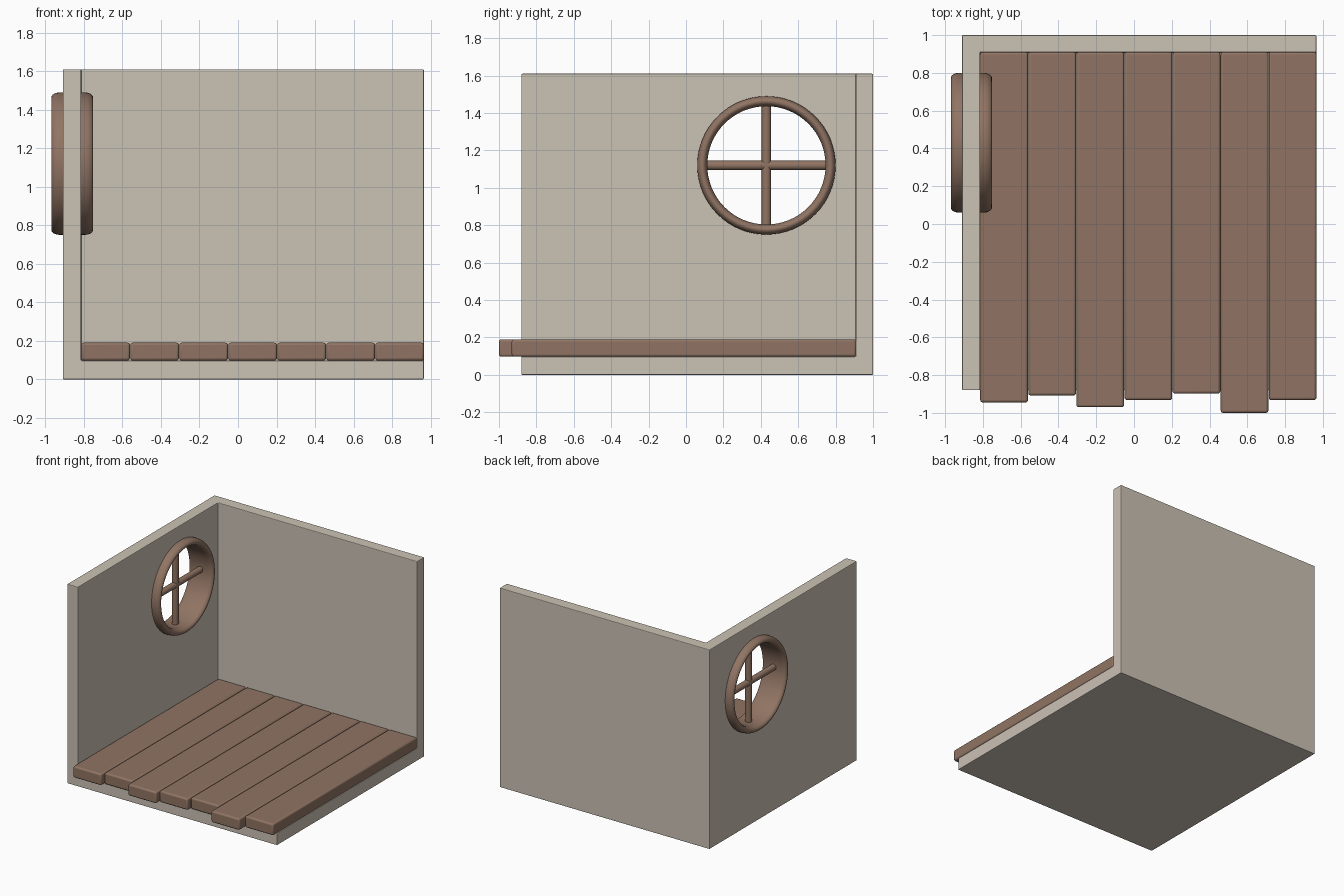
import bpy, bmesh, math
from mathutils import Matrix

if "Cube" in bpy.data.objects:
    bpy.data.objects.remove(bpy.data.objects["Cube"])


def material(name, rgb):
    m = bpy.data.materials.new(name)
    m.diffuse_color = (*rgb, 1)
    m.use_nodes = True
    m.node_tree.nodes["Principled BSDF"].inputs["Base Color"].default_value = m.diffuse_color
    return m


plaster = material("plaster", (0.60, 0.54, 0.46))
wood = material("wood", (0.28, 0.175, 0.125))


def add_object(name, bm, mat=None):
    bmesh.ops.recalc_face_normals(bm, faces=bm.faces)
    me = bpy.data.meshes.new(name)
    bm.to_mesh(me)
    bm.free()
    ob = bpy.data.objects.new(name, me)
    bpy.context.collection.objects.link(ob)
    if mat:
        me.materials.append(mat)
    return ob


def box(name, lo, hi, mat=None, bevel=0, segments=3):
    bm = bmesh.new()
    size = [b - a for a, b in zip(lo, hi)]
    mid = [(a + b) / 2 for a, b in zip(lo, hi)]
    bmesh.ops.create_cube(bm, size=1, matrix=Matrix.Translation(mid) @ Matrix.Diagonal((*size, 1)))
    ob = add_object(name, bm, mat)
    if bevel:
        add_bevel(ob, bevel, segments)
    return ob


def add_bevel(ob, width, segments):
    mod = ob.modifiers.new("bevel", 'BEVEL')
    mod.width, mod.segments = width, segments


def cylinder(name, radius, depth, matrix, mat=None, sides=32):
    bm = bmesh.new()
    bmesh.ops.create_cone(bm, cap_ends=True, segments=sides, radius1=radius,
                          radius2=radius, depth=depth, matrix=matrix)
    return add_object(name, bm, mat)


def cut(ob, cutter):
    mod = ob.modifiers.new("cut", 'BOOLEAN')
    mod.operation, mod.solver, mod.object = 'DIFFERENCE', 'EXACT', cutter
    cutter.hide_render = True
    cutter.hide_set(True)


def smooth(ob):
    bpy.ops.object.select_all(action='DESELECT')
    ob.select_set(True)
    bpy.context.view_layer.objects.active = ob
    bpy.ops.object.shade_smooth_by_angle(angle=math.radians(40))


# Room shell: floor slab, left wall and back wall in one piece
shell = box("room_shell", (-0.91, -0.88, 0), (0.965, 1, 1.61), plaster)
cut(shell, box("room_cutter", (-0.815, -2, 0.097), (2, 0.908, 3)))
add_bevel(shell, 0.005, 2)

# Round window opening
WX, WY, WZ = -0.861, 0.43, 1.12
centre = Matrix.Translation((WX, WY, WZ))
cut(shell, cylinder("window_cutter", 0.343, 0.4, centre @ Matrix.Rotation(math.pi / 2, 4, 'Y'), None, 64))

# Floor planks with uneven front ends
fronts = [-0.945, -0.908, -0.97, -0.932, -0.898, -1.0, -0.932]
step = (0.967 + 0.815) / len(fronts)
for i, y in enumerate(fronts):
    x = -0.815 + i * step
    smooth(box(f"floor_plank_{i + 1}", (x + 0.001, y, 0.097), (x + step - 0.001, 0.91, 0.19), wood, 0.013))

# Window frame: rounded band swept round the opening
bm = bmesh.new()
HALF, R_MID, R = 0.109, 0.343, 0.027
profile = []
for k in range(24):
    a = 2 * math.pi * (k + 0.5) / 24
    side = 1 if math.cos(a) > 0 else -1
    profile.append((side * (HALF - 0.045) + 0.045 * math.cos(a), R_MID + R * math.sin(a)))
N = 64
rings = [[bm.verts.new((WX + u, WY + r * math.cos(t), WZ + r * math.sin(t))) for u, r in profile]
         for t in (2 * math.pi * j / N for j in range(N))]
for j in range(N):
    for k in range(24):
        a, b = rings[j], rings[(j + 1) % N]
        bm.faces.new((a[k], a[k - 1], b[k - 1], b[k]))
smooth(add_object("window_frame", bm, wood))

# Crossed glazing bars
smooth(cylinder("window_bar_vertical", 0.025, 0.655, centre, wood))
smooth(cylinder("window_bar_horizontal", 0.025, 0.655, centre @ Matrix.Rotation(math.pi / 2, 4, 'X'), wood))
